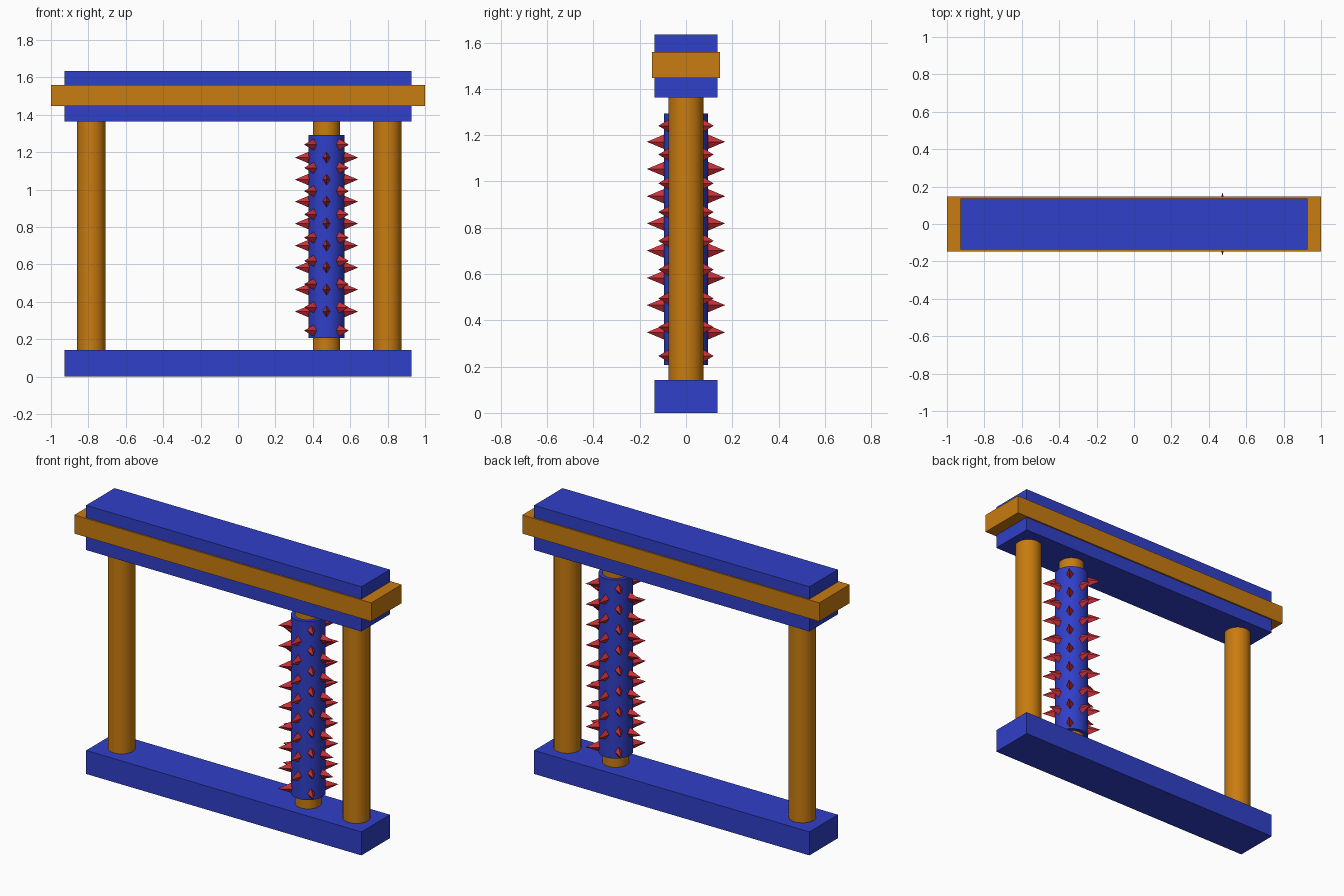
import bpy, bmesh, math
from mathutils import Matrix, Vector

if "Cube" in bpy.data.objects:
    bpy.data.objects.remove(bpy.data.objects["Cube"])


def material(name, rgb):
    m = bpy.data.materials.new(name)
    m.diffuse_color = (*rgb, 1)
    m.use_nodes = True
    m.node_tree.nodes["Principled BSDF"].inputs["Base Color"].default_value = m.diffuse_color
    return m


BLUE = material("blue_paint", (0.03, 0.05, 0.58))
ORANGE = material("orange_paint", (0.58, 0.20, 0.005))
RED = material("red_paint", (0.60, 0.03, 0.04))


def box(name, hx, hy, z0, z1, mat):
    bpy.ops.mesh.primitive_cube_add(size=1, location=(0, 0, (z0 + z1) / 2))
    o = bpy.context.object
    o.name = name
    o.scale = (2 * hx, 2 * hy, z1 - z0)
    o.data.materials.append(mat)


def cylinder(name, x, r, z0, z1, mat):
    bpy.ops.mesh.primitive_cylinder_add(vertices=32, radius=r, depth=z1 - z0,
                                        location=(x, 0, (z0 + z1) / 2))
    o = bpy.context.object
    o.name = name
    o.data.materials.append(mat)
    bpy.ops.object.shade_smooth_by_angle(angle=math.radians(40))


# Base and layered top beam
box("base_beam", 0.927, 0.137, 0, 0.143, BLUE)
box("lower_top_beam", 0.927, 0.137, 1.363, 1.447, BLUE)
box("middle_top_beam", 1.0, 0.146, 1.447, 1.56, ORANGE)
box("upper_top_beam", 0.927, 0.137, 1.56, 1.635, BLUE)

# Side posts
cylinder("left_post", -0.784, 0.076, 0.143, 1.363, ORANGE)
cylinder("right_post", 0.798, 0.076, 0.143, 1.363, ORANGE)

# Spiked roller on its axle
RX = 0.473
cylinder("roller_axle", RX, 0.073, 0.143, 1.363, ORANGE)
cylinder("roller_drum", RX, 0.096, 0.207, 1.293, BLUE)

# Spikes: slim four-sided pyramids in alternating staggered rows
bm = bmesh.new()
R_BASE, R_TIP = 0.088, 0.169


def spike_row(z, start):
    for k in range(4):
        place = (Matrix.Translation((RX, 0, z))
                 @ Matrix.Rotation(start + k * math.pi / 2, 4, 'Z'))
        ring = [(R_BASE, 0.022, 0), (R_BASE, 0, 0.034),
                (R_BASE, -0.022, 0), (R_BASE, 0, -0.034)]
        base = [bm.verts.new(place @ Vector(p)) for p in ring]
        tip = bm.verts.new(place @ Vector((R_TIP, 0, 0)))
        for i in range(4):
            bm.faces.new((base[i], base[(i + 1) % 4], tip))
        bm.faces.new(base[::-1])


for i in range(8):
    spike_row(0.348 + i * 0.1176, 0)
for i in range(9):
    spike_row(0.246 + i * 0.1243, math.pi / 4)
bmesh.ops.recalc_face_normals(bm, faces=bm.faces)
mesh = bpy.data.meshes.new("roller_spikes")
bm.to_mesh(mesh)
bm.free()
mesh.materials.append(RED)
spikes = bpy.data.objects.new("roller_spikes", mesh)
bpy.context.collection.objects.link(spikes)
